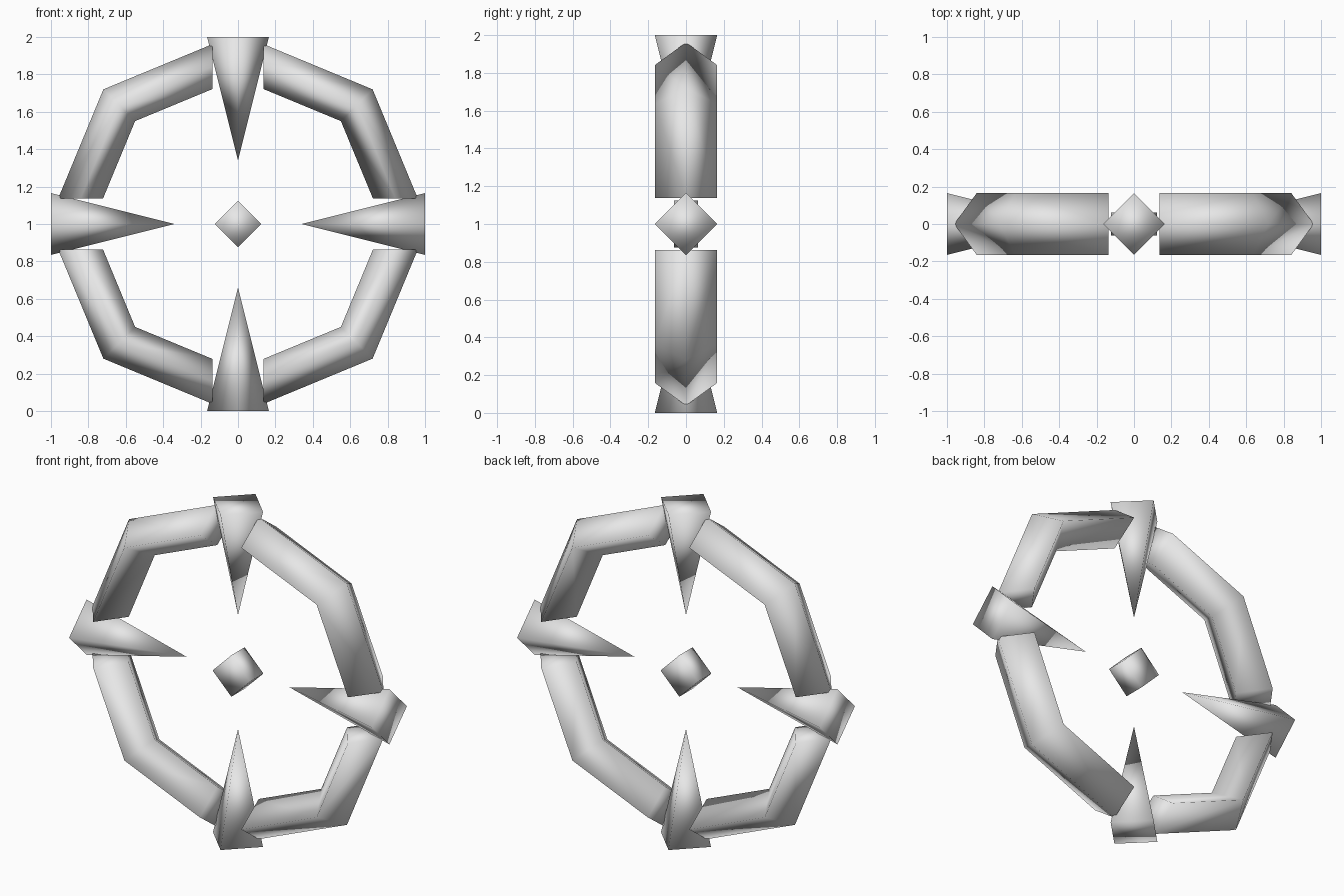
import bpy
import bmesh
from math import pi, sqrt
from mathutils import Matrix

if "Cube" in bpy.data.objects:
    bpy.data.objects.remove(bpy.data.objects["Cube"], do_unlink=True)

# One plain grey for every part
grey = bpy.data.materials.new("plain_grey")
grey.use_nodes = True
grey.diffuse_color = (0.8, 0.8, 0.8, 1)
grey.node_tree.nodes["Principled BSDF"].inputs["Base Color"].default_value = (0.8, 0.8, 0.8, 1)

CENTRE = Matrix.Translation((0, 0, 1))
WIDTH = 0.165        # half depth of ring and half width of spikes
RING_R = 0.898       # radius of the ring's middle line at its corners
RING_T = 0.12        # half radial thickness
GAP = 0.137          # half gap in the ring at each spike


def finish(bm, name):
    """Turn a bmesh into a smooth-shaded object."""
    bmesh.ops.recalc_face_normals(bm, faces=bm.faces)
    mesh = bpy.data.meshes.new(name)
    for face in bm.faces:
        face.smooth = True
    bm.to_mesh(mesh)
    bm.free()
    mesh.materials.append(grey)
    obj = bpy.data.objects.new(name, mesh)
    bpy.context.collection.objects.link(obj)


def four_sided(name, base, tip, depth, matrix):
    bm = bmesh.new()
    bmesh.ops.create_cone(bm, cap_ends=True, segments=4, radius1=base,
                          radius2=tip, depth=depth, matrix=matrix)
    finish(bm, name)


def ring_arc(name, sx, sz):
    """Quarter of an eight-cornered ring with a diamond section."""
    bm = bmesh.new()
    section = [(RING_R + RING_T, 0), (RING_R, WIDTH),
               (RING_R - RING_T, 0), (RING_R, -WIDTH)]
    loops = [[], [], []]
    for r, y in section:
        end = r - GAP * (sqrt(2) - 1)
        corner = r / sqrt(2)
        for loop, (x, z) in zip(loops, [(GAP, end), (corner, corner), (end, GAP)]):
            loop.append(bm.verts.new((sx * x, y, 1 + sz * z)))
    for a, b in zip(loops, loops[1:]):
        for i in range(4):
            j = (i + 1) % 4
            bm.faces.new((a[i], a[j], b[j], b[i]))
    bm.faces.new(loops[0])
    bm.faces.new(loops[2])
    finish(bm, name)


# Ring quarters
for side, sx in (("left", 1), ("right", -1)):
    for level, sz in (("upper", 1), ("lower", -1)):
        ring_arc(f"ring_arc_{level}_{side}", sx, sz)

# Spikes pointing to the middle
for k, place in enumerate(("bottom", "right", "top", "left")):
    turn = CENTRE @ Matrix.Rotation(k * pi / 2, 4, "Y") @ Matrix.Translation((0, 0, -0.67))
    four_sided(f"spike_{place}", WIDTH, 0, 0.66, turn)

# Small diamond block in the middle
four_sided("centre_diamond", 0.124, 0.124, 0.125,
           CENTRE @ Matrix.Rotation(pi / 2, 4, "X"))
